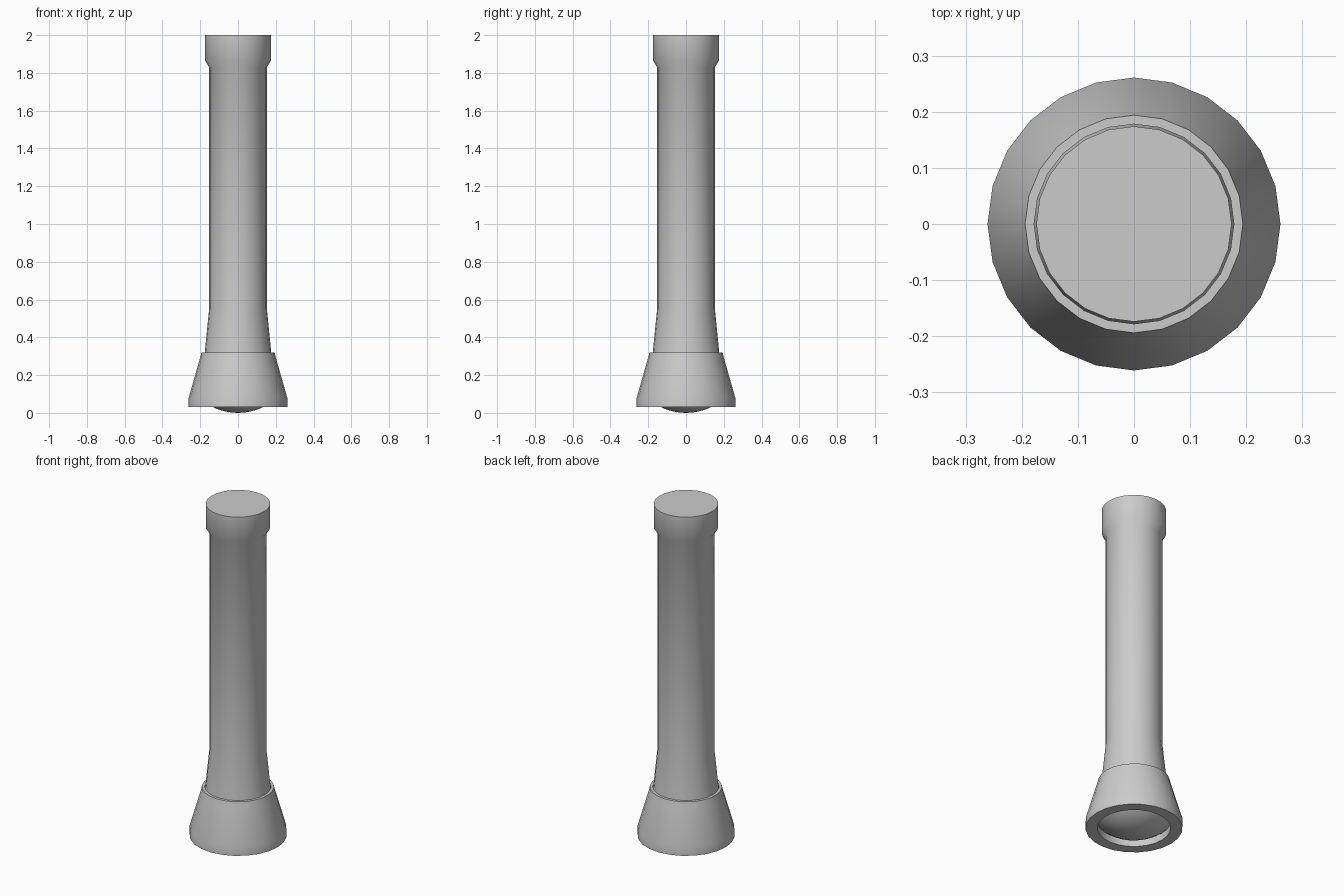
import bpy, bmesh, math

if "Cube" in bpy.data.objects:
    bpy.data.objects.remove(bpy.data.objects["Cube"])

SIDES = 24


def lathe(name, profile, closed=False):
    """Spin a (radius, z) profile around the z axis."""
    bm = bmesh.new()
    rings = []
    for r, z in profile:
        if r == 0:
            rings.append([bm.verts.new((0, 0, z))] * SIDES)
        else:
            rings.append([bm.verts.new((r * math.cos(2 * math.pi * i / SIDES),
                                        r * math.sin(2 * math.pi * i / SIDES), z))
                          for i in range(SIDES)])
    pairs = list(zip(rings, rings[1:]))
    if closed:
        pairs.append((rings[-1], rings[0]))
    for a, b in pairs:
        for i in range(SIDES):
            j = (i + 1) % SIDES
            bm.faces.new(list(dict.fromkeys((a[i], a[j], b[j], b[i]))))
    bmesh.ops.recalc_face_normals(bm, faces=bm.faces)
    mesh = bpy.data.meshes.new(name)
    bm.to_mesh(mesh)
    bm.free()
    obj = bpy.data.objects.new(name, mesh)
    bpy.context.collection.objects.link(obj)
    bpy.ops.object.select_all(action='DESELECT')
    obj.select_set(True)
    bpy.context.view_layer.objects.active = obj
    bpy.ops.object.shade_smooth_by_angle(angle=math.radians(35))
    return obj


# Long handle with flared foot and thicker end cap
lathe("handle", [(0, 0.30), (0.178, 0.30), (0.175, 0.33), (0.153, 0.55),
                 (0.153, 1.83), (0.174, 1.865), (0.174, 2.0), (0, 2.0)])

# Conical head with a recess for the lens
lathe("head", [(0.178, 0.32), (0.194, 0.32), (0.198, 0.30), (0.261, 0.08),
               (0.261, 0.03), (0.197, 0.03), (0.197, 0.08), (0.178, 0.30)], closed=True)

# Domed lens bulging below the rim
R = 0.305
lens_edge = math.asin(0.197 / R)
lathe("lens", [(R * math.sin(lens_edge * k / 6) if k else 0,
                R - R * math.cos(lens_edge * k / 6)) for k in range(7)])
# Lens dome must face downward
lens = bpy.data.objects["lens"].data
if sum(p.normal.z for p in lens.polygons) > 0:
    lens.flip_normals()
